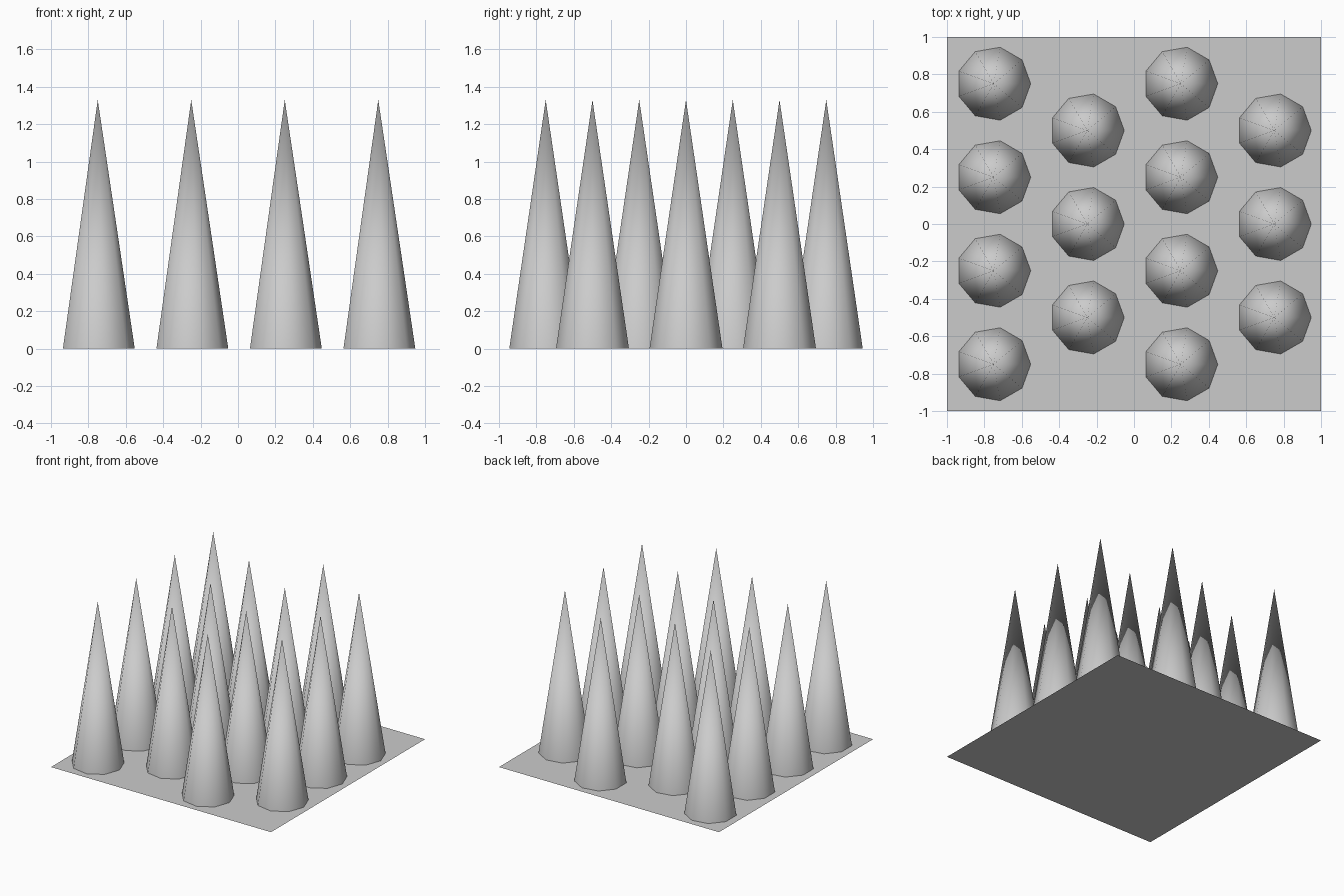
import bpy

if "Cube" in bpy.data.objects:
    bpy.data.objects.remove(bpy.data.objects["Cube"])

RADIUS, HEIGHT, SIDES = 0.198, 1.33, 9

# Flat square base
bpy.ops.mesh.primitive_plane_add(size=2, location=(0, 0, 0))
bpy.context.object.name = "base_plate"


def add_spike(x, y):
    """Nine-sided smooth cone, open underneath, one corner facing +x."""
    verts_before = bpy.ops.mesh.primitive_cone_add(
        vertices=SIDES, radius1=RADIUS, radius2=0, depth=HEIGHT,
        end_fill_type='NOTHING', location=(x, y, HEIGHT / 2))
    spike = bpy.context.object
    spike.name = "spike"
    # Primitive starts with a corner on +y; turn it to +x
    spike.rotation_euler.z = -1.5707963
    bpy.ops.object.shade_smooth()


# Staggered columns: four spikes, then three, repeated
for x, ys in ((-0.75, (-0.75, -0.25, 0.25, 0.75)),
              (-0.25, (-0.5, 0, 0.5)),
              (0.25, (-0.75, -0.25, 0.25, 0.75)),
              (0.75, (-0.5, 0, 0.5))):
    for y in ys:
        add_spike(x, y)
